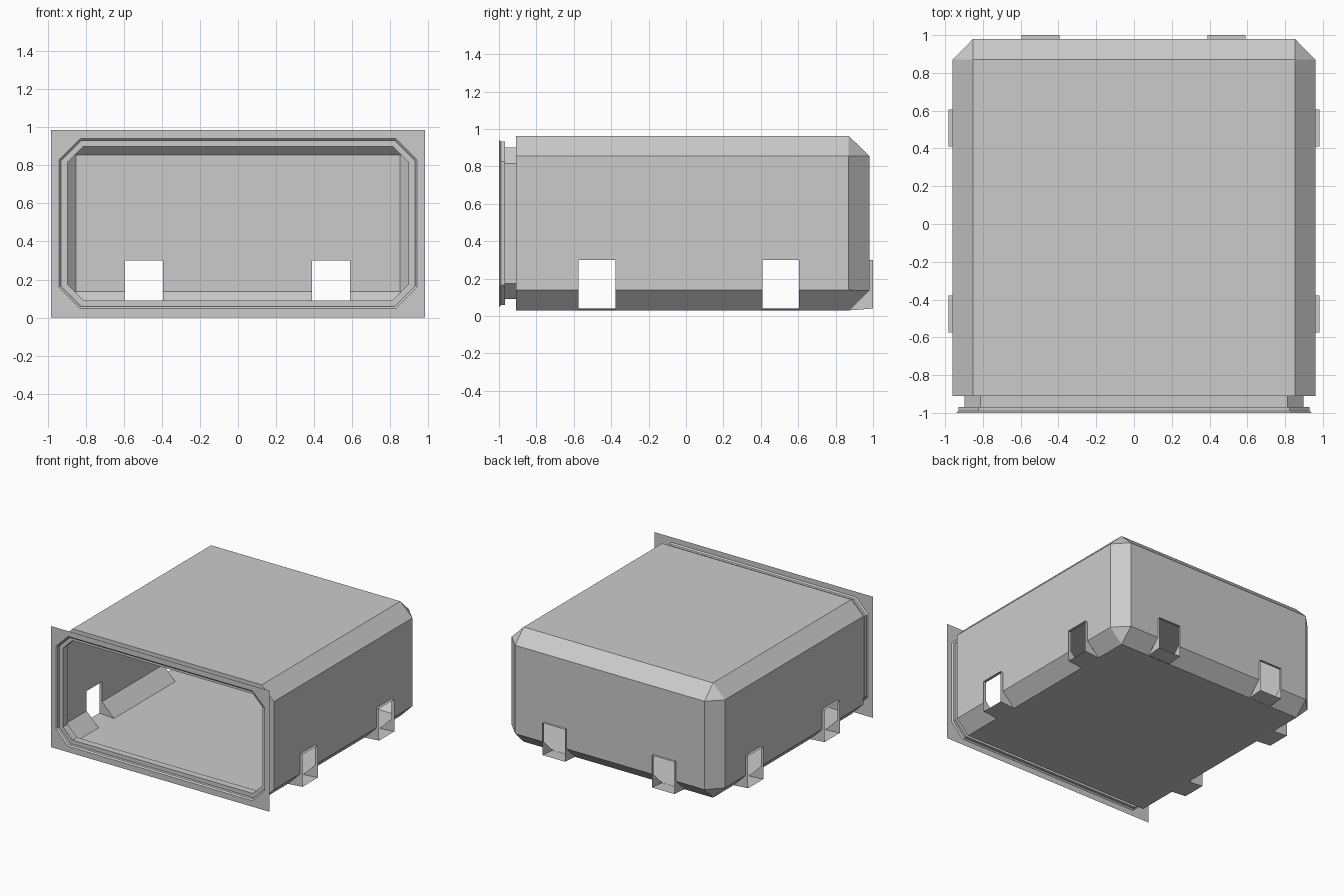
import bpy, bmesh
from mathutils import Vector

if "Cube" in bpy.data.objects:
    bpy.data.objects.remove(bpy.data.objects["Cube"])


def make_object(name, bm):
    mesh = bpy.data.meshes.new(name)
    bm.to_mesh(mesh)
    bm.free()
    obj = bpy.data.objects.new(name, mesh)
    bpy.context.collection.objects.link(obj)
    return obj


def ring(bm, y, hx, z0, z1, c):
    """Chamfered rectangle in the xz plane; c = 0 collapses to four corners."""
    pts = [(hx, z0 + c), (hx, z1 - c), (hx - c, z1), (c - hx, z1),
           (-hx, z1 - c), (-hx, z0 + c), (c - hx, z0), (hx - c, z0)]
    return [bm.verts.new((x, y, z)) for x, z in pts]


def loft(sections, cap=False):
    bm = bmesh.new()
    rings = [ring(bm, *s) for s in sections]
    for a, b in zip(rings, rings[1:]):
        for i in range(8):
            j = (i + 1) % 8
            bm.faces.new((a[i], b[i], b[j], a[j]))
    if cap:
        bm.faces.new(rings[-1])
    bmesh.ops.remove_doubles(bm, verts=bm.verts[:], dist=1e-5)
    return bm


LIP = (0.94, 0.048, 0.942, 0.11)
STEP = (0.93, 0.058, 0.932, 0.107)
NECK = (0.897, 0.09, 0.90, 0.085)
BODY = (0.96, 0.03, 0.963, 0.108)
BACK = (0.852, 0.137, 0.856, 0)
HOLE_TOP = 0.30
SIDE_SPANS = [(-0.575, -0.378), (0.41, 0.605)]   # along y, on both sides
BACK_SPANS = [(-0.595, -0.395), (0.39, 0.59)]    # along x, on the back

# Flat front plate with chamfered opening
make_object("front_flange", loft([(-1, 0.982, 0, 0.985, 0), (-1, *LIP)]))

# Stepped collar between the plate and the body
make_object("front_collar", loft([(-1, *LIP), (-0.99, *STEP), (-0.968, *STEP),
                                  (-0.968, *NECK), (-0.91, *NECK), (-0.91, *BODY)]))

# Chamfered shell, closed at the back, with openings cut along its lower edges
bm = loft([(-0.91, *BODY), (0.87, *BODY), (0.98, *BACK)], cap=True)
cuts = [((0, 0, HOLE_TOP), (0, 0, 1))]
cuts += [((0, y, 0), (0, 1, 0)) for s in SIDE_SPANS for y in s]
cuts += [((x, 0, 0), (1, 0, 0)) for s in BACK_SPANS for x in s]
for co, no in cuts:
    bmesh.ops.bisect_plane(bm, geom=bm.verts[:] + bm.edges[:] + bm.faces[:],
                           plane_co=co, plane_no=no)


def in_opening(face):
    c = face.calc_center_median()
    if not 0.04 < c.z < HOLE_TOP:
        return False
    side = abs(c.x) > 0.86 and any(a < c.y < b for a, b in SIDE_SPANS)
    back = c.y > 0.88 and any(a < c.x < b for a, b in BACK_SPANS)
    return side or back


bmesh.ops.delete(bm, geom=[f for f in bm.faces if in_opening(f)], context='FACES')
bmesh.ops.dissolve_limit(bm, angle_limit=0.01, verts=bm.verts[:], edges=bm.edges[:])
make_object("body_shell", bm)


def foot_hood(name, out, along, span, wall, tip):
    """Open-ended hood around one opening: two cheeks, a floor and a top lip."""
    profile = [(wall - 0.108, 0.03), (tip, 0.04), (tip, HOLE_TOP),
               (wall, HOLE_TOP), (wall, 0.137)]
    bm = bmesh.new()
    a, b = [[bm.verts.new(Vector(out) * d + Vector(along) * t + Vector((0, 0, z)))
             for d, z in profile] for t in span]
    bm.faces.new(a)
    bm.faces.new(b[::-1])
    for i in (0, 2):
        bm.faces.new((a[i], b[i], b[i + 1], a[i + 1]))
    bmesh.ops.recalc_face_normals(bm, faces=bm.faces[:])
    make_object(name, bm)


# Foot hoods on the left, right and back
for i, span in enumerate(SIDE_SPANS):
    for side, sx in (("left", -1), ("right", 1)):
        foot_hood(f"{side}_foot_{i + 1}", (sx, 0, 0), (0, 1, 0), span, 0.96, 0.983)
for i, span in enumerate(BACK_SPANS):
    foot_hood(f"back_foot_{i + 1}", (0, 1, 0), (1, 0, 0), span, 0.98, 1.0)
